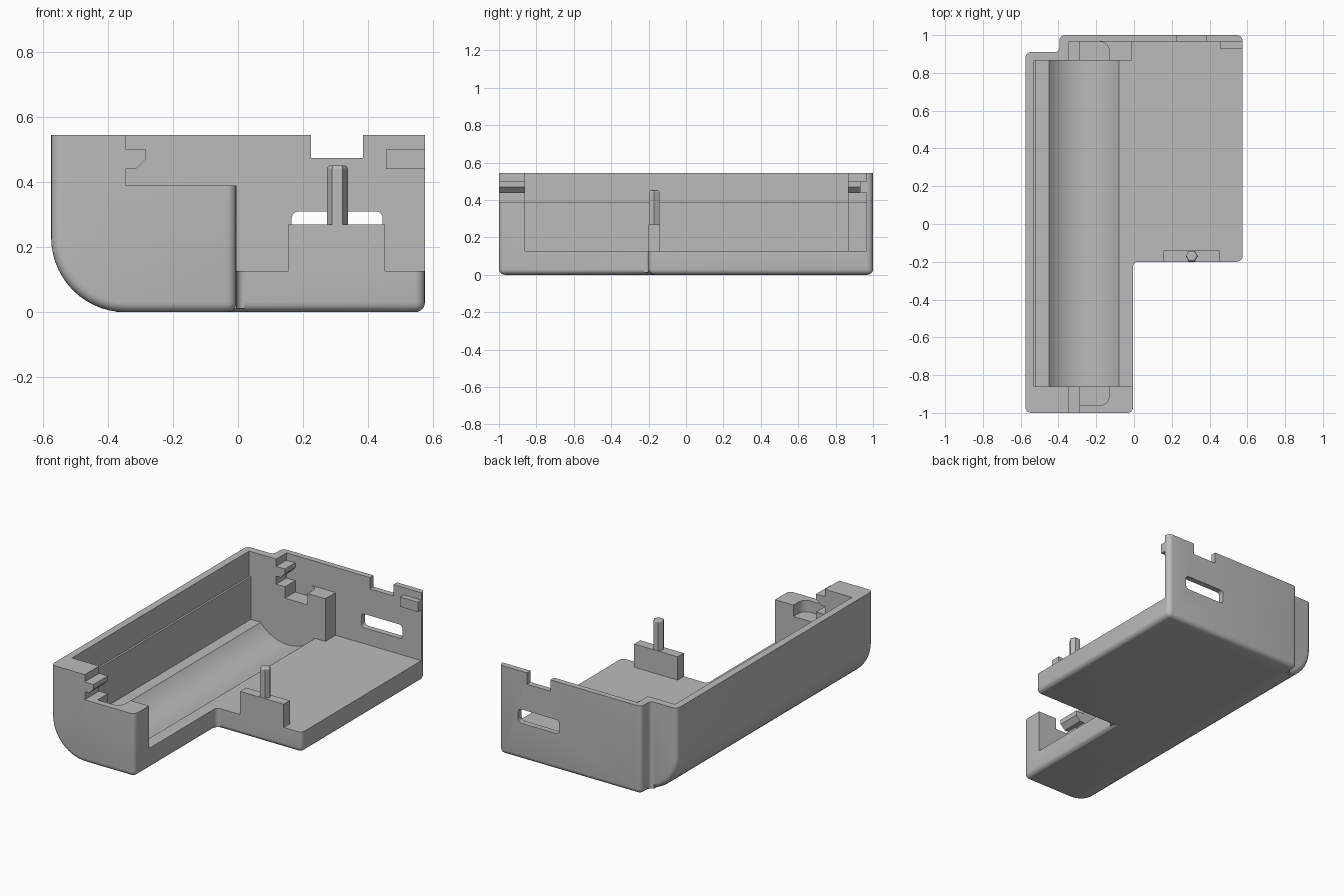
import bpy, bmesh
from math import cos, sin, pi, radians, sqrt, asin

cube = bpy.data.objects.get("Cube")
if cube:
    bpy.data.objects.remove(cube, do_unlink=True)

grey = bpy.data.materials.new("plain grey")
grey.use_nodes = True
GREY = (0.5, 0.5, 0.5, 1)
grey.diffuse_color = GREY
grey.node_tree.nodes["Principled BSDF"].inputs["Base Color"].default_value = GREY

TOP, FLOOR, STEP = 0.545, 0.127, 0.39


def arc(cx, cy, r, a0, a1, n=8):
    """Points along an arc, angles in degrees."""
    return [(cx + r * cos(radians(a0 + (a1 - a0) * i / n)),
             cy + r * sin(radians(a0 + (a1 - a0) * i / n))) for i in range(n + 1)]


def prism(name, pts, axis, a, b, round_edge=None, radius=0.03):
    """Extrude an outline along y or z; round the edges picked by a rule."""
    bm = bmesh.new()
    place = (lambda p, t: (p[0], t, p[1])) if axis == "y" else (lambda p, t: (p[0], p[1], t))
    low = [bm.verts.new(place(p, a)) for p in pts]
    high = [bm.verts.new(place(p, b)) for p in pts]
    bm.faces.new(low)
    bm.faces.new(high[::-1])
    for i in range(len(pts)):
        j = (i + 1) % len(pts)
        bm.faces.new((low[j], low[i], high[i], high[j]))
    bmesh.ops.recalc_face_normals(bm, faces=bm.faces)
    if round_edge:
        edges = [e for e in bm.edges if round_edge(e.verts[0].co, e.verts[1].co)]
        bmesh.ops.bevel(bm, geom=edges, offset=radius, segments=5, profile=0.5, affect="EDGES")
    mesh = bpy.data.meshes.new(name)
    bm.to_mesh(mesh)
    bm.free()
    mesh.materials.append(grey)
    obj = bpy.data.objects.new(name, mesh)
    bpy.context.collection.objects.link(obj)
    return obj


def box(name, x0, x1, y0, y1, z0, z1, round_edge=None):
    return prism(name, [(x0, y0), (x1, y0), (x1, y1), (x0, y1)], "z", z0, z1, round_edge)


def combine(target, tool, operation):
    """Apply a boolean and discard the tool."""
    mod = target.modifiers.new("combine", "BOOLEAN")
    mod.operation, mod.object, mod.solver = operation, tool, "EXACT"
    bpy.context.view_layer.objects.active = target
    bpy.ops.object.modifier_apply(modifier=mod.name)
    bpy.data.objects.remove(tool, do_unlink=True)


def not_top(p, q):
    return min(p.z, q.z) < TOP - 0.01


def bar_edges(p, q):
    ends = abs(p.y - q.y) < 0.01
    right_bottom = p.x > -0.01 and q.x > -0.01 and max(p.z, q.z) < 0.01
    return (ends and not_top(p, q)) or right_bottom


# Solid outer form: long bar with a big rounded edge, plus the wide section
bar = arc(-0.345, 0.23, 0.23, 180, 270, 14) + [(-0.005, 0), (-0.005, TOP), (-0.575, TOP)]
shell = prism("case_shell", bar, "y", -1, 0.91, bar_edges)
combine(shell, box("wide_section", -0.395, 0.575, -0.2, 1, 0, TOP, not_top), "UNION")

# Concave fillets where the two sections meet
R = 0.025
front_fillet = arc(-0.005 + R, -0.2 - R, R, 180, 90, 5) + [
    (-0.005 + R, -0.17), (-0.035, -0.17), (-0.035, -0.2 - R)]
back_fillet = arc(-0.395 - R, 0.91 + R, R, -90, 0, 5) + [
    (-0.365, 0.91 + R), (-0.365, 0.88), (-0.395 - R, 0.88)]
for pts in (front_fillet, back_fillet):
    combine(shell, prism("fillet", pts, "z", 0.012, TOP), "UNION")

# Long cavity with a stepped side wall and a round trough in its floor
half, depth = 0.185, 0.09
rad = (half ** 2 + depth ** 2) / (2 * depth)
swing = asin(half / rad) * 180 / pi
trough = arc(-0.265, FLOOR + sqrt(rad ** 2 - half ** 2), rad, 270 - swing, 270 + swing, 20)
cavity = [(-0.53, 0.7), (-0.53, STEP), (-0.518, STEP), (-0.518, FLOOR)] + trough + [
    (0.05, FLOOR), (0.05, 0.7)]
combine(shell, prism("cavity", cavity, "y", -0.86, 0.865), "DIFFERENCE")

# Open space above the wide floor
combine(shell, box("open_side", -0.01, 0.7, -0.3, 0.965, FLOOR, 0.7), "DIFFERENCE")

# Lowered end walls, leaving a hooked tab on each
hook = [(-0.345, 0.7), (-0.345, 0.5), (-0.285, 0.5), (-0.285, 0.47), (-0.315, 0.44),
        (-0.345, 0.44), (-0.345, STEP), (0.1, STEP), (0.1, 0.7)]
for y0, y1 in ((-1.1, -0.8), (0.8, 0.965)):
    combine(shell, prism("end_step", hook, "y", y0, y1), "DIFFERENCE")

# Pockets in the end walls with one rounded corner
for side, inner, outer in ((-1, 0.8, 0.96), (1, 0.8, 0.965)):
    pts = [(-0.285, inner), (-0.13, inner)] + arc(-0.18, outer - 0.05, 0.05, 0, 90, 6) + [
        (-0.285, outer)]
    pocket = [(x, side * y) for x, y in pts]
    combine(shell, prism("pocket", pocket, "z", 0.32, 0.42), "DIFFERENCE")

# Back wall notch and rounded slot
combine(shell, box("notch", 0.225, 0.385, 0.9, 1.1, 0.475, 0.7), "DIFFERENCE")
slot = []
for i, (x, z) in enumerate(((0.425, 0.29), (0.185, 0.29), (0.185, 0.245), (0.425, 0.245))):
    slot += arc(x, z, 0.02, i * 90, i * 90 + 90, 4)
combine(shell, prism("slot", slot, "y", 0.9, 1.1), "DIFFERENCE")

# Post block, hexagonal peg with chamfered tip, and back wall tab
box("post_block", 0.155, 0.452, -0.2, -0.14, FLOOR, 0.27)
prism("peg", arc(0.306, -0.17, 0.032, 0, 300, 5), "z", 0.27, 0.452,
      lambda p, q: min(p.z, q.z) > 0.45, 0.012)
box("back_tab", 0.455, 0.575, 0.93, 0.966, 0.44, 0.5)

# Smooth the rounded edges only
bpy.ops.object.select_all(action="DESELECT")
shell.select_set(True)
bpy.context.view_layer.objects.active = shell
bpy.ops.object.shade_smooth_by_angle(angle=radians(30))
